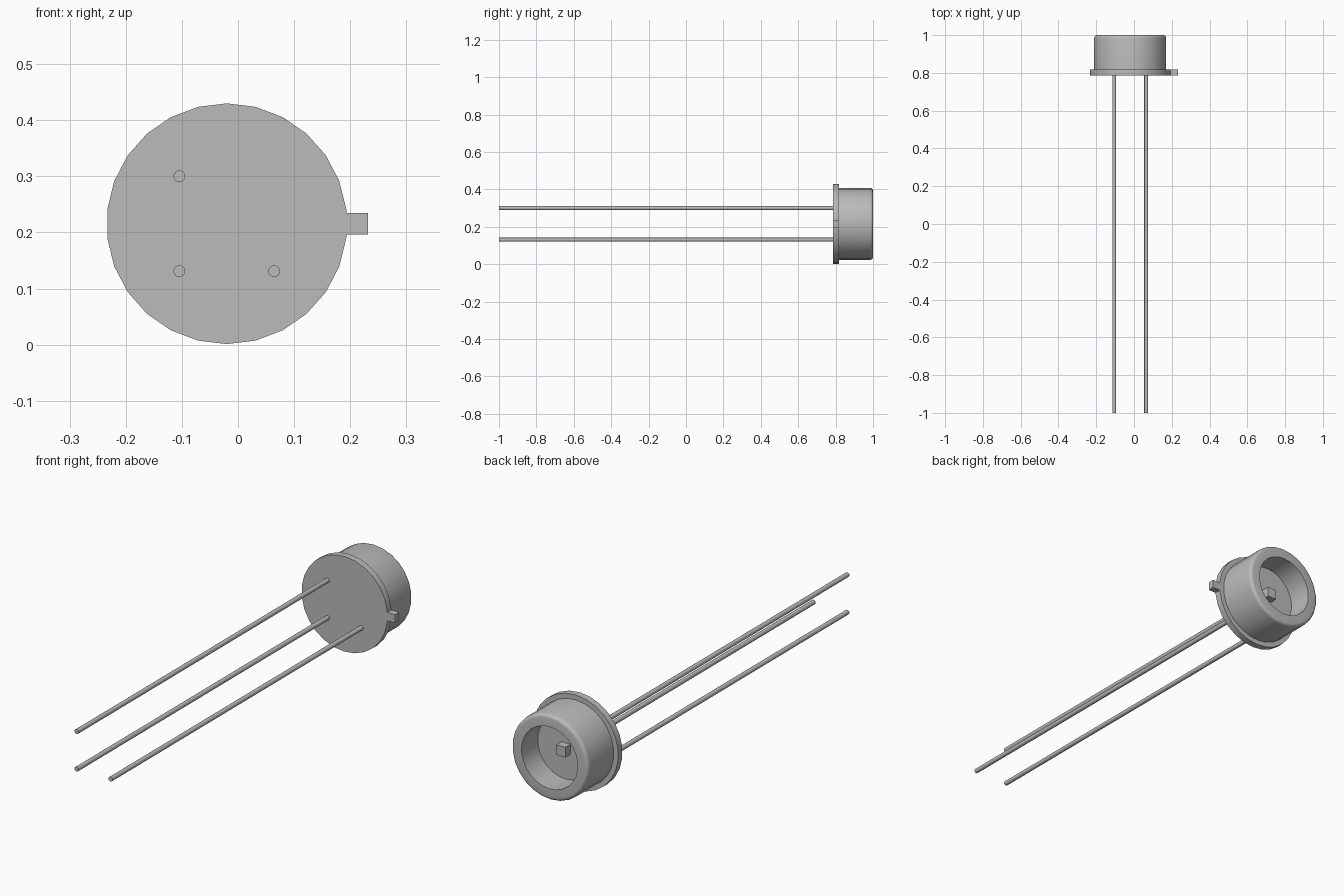
import bpy, bmesh
from math import sin, cos, pi, radians
from mathutils import Matrix

old = bpy.data.objects.get("Cube")
if old:
    bpy.data.objects.remove(old)

CX, CZ = -0.02, 0.2155      # axis of the can
BASE, RIM = 0.787, 0.817    # front and back of the flange

metal = bpy.data.materials.new("grey metal")
metal.use_nodes = True
color = (0.5, 0.5, 0.5, 1)
metal.diffuse_color = color
metal.node_tree.nodes["Principled BSDF"].inputs["Base Color"].default_value = color


def finish(name, bm):
    bmesh.ops.recalc_face_normals(bm, faces=bm.faces)
    mesh = bpy.data.meshes.new(name)
    bm.to_mesh(mesh)
    bm.free()
    mesh.materials.append(metal)
    obj = bpy.data.objects.new(name, mesh)
    bpy.context.collection.objects.link(obj)
    bpy.ops.object.select_all(action='DESELECT')
    obj.select_set(True)
    bpy.context.view_layer.objects.active = obj
    bpy.ops.object.shade_smooth_by_angle(angle=radians(35))
    return obj


def lathe(name, profile, x=CX, z=CZ, sides=26):
    """Turn (radius, y) points around an axis along y; cap both ends."""
    bm = bmesh.new()
    rings = []
    for r, y in profile:
        rings.append([bm.verts.new((x + r * sin(2 * pi * i / sides), y,
                                    z + r * cos(2 * pi * i / sides)))
                      for i in range(sides)])
    for a, b in zip(rings, rings[1:]):
        for i in range(sides):
            j = (i + 1) % sides
            bm.faces.new((a[i], a[j], b[j], b[i]))
    bm.faces.new(rings[0])
    bm.faces.new(rings[-1])
    return finish(name, bm)


def box(name, x0, x1, y0, y1, z0, z1):
    bm = bmesh.new()
    size = Matrix.Diagonal((x1 - x0, y1 - y0, z1 - z0, 1))
    centre = Matrix.Translation(((x0 + x1) / 2, (y0 + y1) / 2, (z0 + z1) / 2))
    bmesh.ops.create_cube(bm, size=1, matrix=centre @ size)
    return finish(name, bm)


# Header disc and its locating tab
lathe("flange", [(0.2145, BASE), (0.2145, RIM)])
box("locating_tab", 0.17, 0.232, BASE, RIM, CZ - 0.019, CZ + 0.019)

# Can with a rounded rim, open at the back down to a recessed floor
FLOOR, R, ROUND = 0.885, 0.192, 0.015
rim = [(R - ROUND + ROUND * cos(t * pi / 8), 1 - ROUND + ROUND * sin(t * pi / 8))
       for t in range(5)]
lathe("can", [(R, RIM - 0.01)] + rim + [(0.14, 1), (0.14, FLOOR)])

# Chip on the recessed floor
H = 0.023
box("chip", CX - H, CX + H, FLOOR - 0.005, FLOOR + 0.035, CZ - H, CZ + H)

# Three wire leads on the corners of a square
P = 0.0845
for name, sx, sz in (("upper_lead", -1, 1), ("lower_right_lead", -1, -1),
                     ("lower_left_lead", 1, -1)):
    lathe(name, [(0.0105, -1), (0.0105, BASE + 0.005)],
          CX + sx * P, CZ + sz * P, 16)
